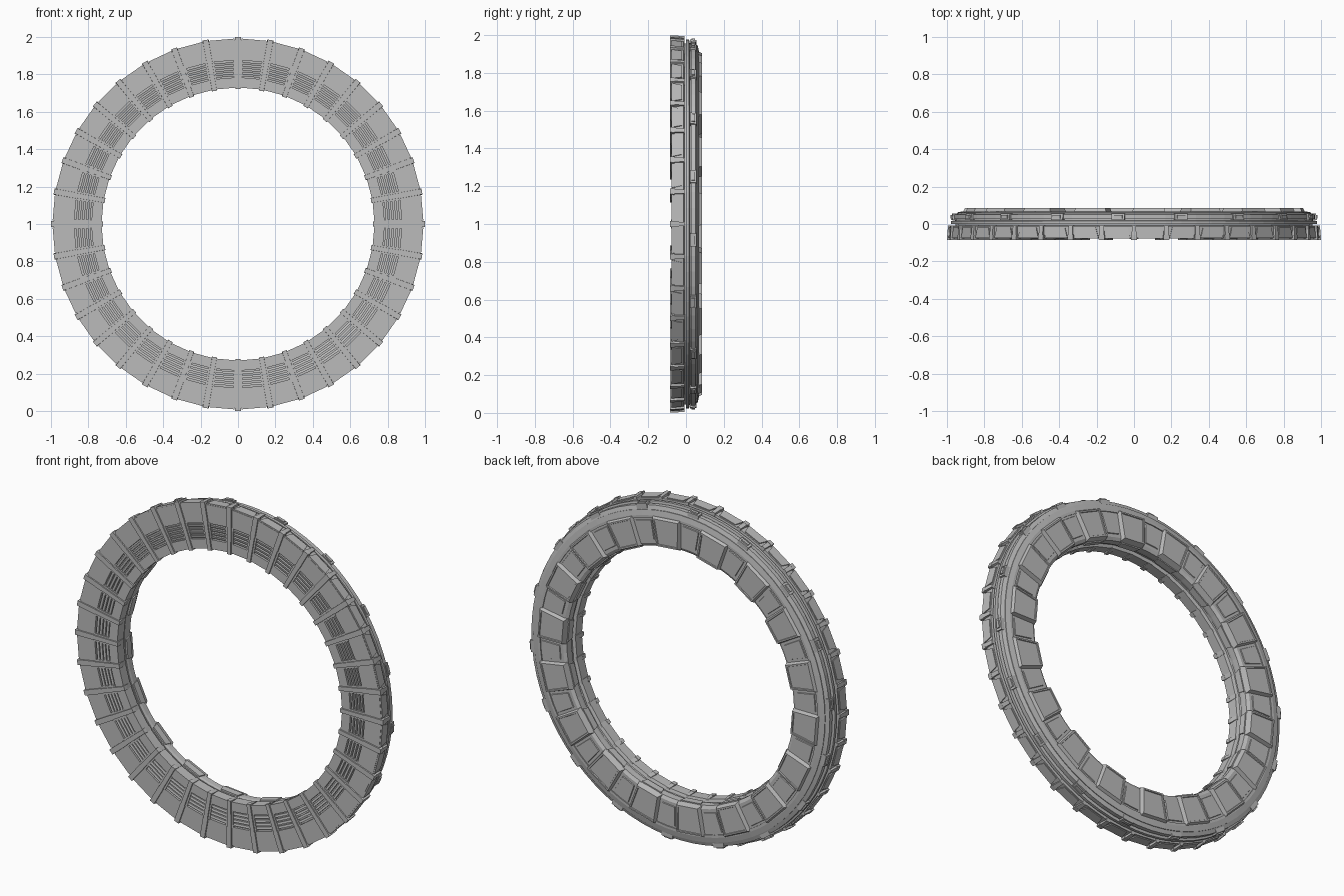
import bpy, bmesh
from math import cos, sin, radians, tau
from mathutils import Vector

cube = bpy.data.objects.get("Cube")
if cube:
    bpy.data.objects.remove(cube, do_unlink=True)

grey = bpy.data.materials.new("stone_grey")
grey.use_nodes = True
colour = (0.5, 0.5, 0.5, 1)
grey.diffuse_color = colour
grey.node_tree.nodes["Principled BSDF"].inputs["Base Color"].default_value = colour


def finish(name, bm):
    bmesh.ops.recalc_face_normals(bm, faces=bm.faces)
    mesh = bpy.data.meshes.new(name)
    bm.to_mesh(mesh)
    bm.free()
    mesh.materials.append(grey)
    obj = bpy.data.objects.new(name, mesh)
    bpy.context.collection.objects.link(obj)
    return obj


def point(angle, r, side, y):
    """Radius, sideways offset and depth at an angle around the ring."""
    return Vector((r * cos(angle) - side * sin(angle), y,
                   1 + r * sin(angle) + side * cos(angle)))


def ring(name, profile, segments):
    """Turn a closed (radius, y) profile around the ring's axis."""
    bm = bmesh.new()
    loops = [[bm.verts.new(point(tau * i / segments, r, 0, y)) for r, y in profile]
             for i in range(segments)]
    n = len(profile)
    for i in range(segments):
        a, b = loops[i], loops[(i + 1) % segments]
        for j in range(n):
            k = (j + 1) % n
            bm.faces.new((a[j], a[k], b[k], b[j]))
    return finish(name, bm)


def blocks(name, start, step, front, back, inset=None):
    """Repeat a block; front and back are (y, r_in, r_out, width_in, width_out)."""
    bm = bmesh.new()
    caps = []
    for degrees in range(start, start + 360, step):
        a = radians(degrees)
        rects = []
        for y, r0, r1, w0, w1 in (front, back):
            corners = ((r0, -w0), (r1, -w1), (r1, w1), (r0, w0))
            rects.append([bm.verts.new(point(a, r, w / 2, y)) for r, w in corners])
        f, b = rects
        bm.faces.new(f)
        caps.append(bm.faces.new(b))
        for j in range(4):
            k = (j + 1) % 4
            bm.faces.new((f[j], f[k], b[k], b[j]))
    bmesh.ops.recalc_face_normals(bm, faces=bm.faces)
    if inset:
        bmesh.ops.inset_individual(bm, faces=caps, thickness=inset[0], depth=0)
        bmesh.ops.inset_individual(bm, faces=caps, thickness=0.003, depth=-inset[1])
    return finish(name, bm)


# Faceted front half with a groove for the louvres
ring("front_body", [
    (0.73, -0.078), (0.785, -0.078), (0.785, -0.062), (0.877, -0.062),
    (0.877, -0.078), (0.985, -0.078), (0.985, -0.012), (0.955, -0.008),
    (0.955, 0.004), (0.748, 0.004), (0.748, -0.012), (0.73, -0.018)], 36)

# Louvre slats lying in the groove
for i in range(4):
    r = 0.792 + i * 0.021
    ring(f"louvre_slat_{i + 1}", [
        (r, -0.060), (r, -0.074), (r + 0.013, -0.077), (r + 0.013, -0.060)], 36)

# Solid pads beside the ribs, where the louvres end
blocks("louvre_end_pad", 0, 10, (-0.079, 0.78, 0.88, 0.045, 0.05),
       (-0.055, 0.78, 0.88, 0.045, 0.05))

# Radial ribs: a narrow inner strap and a wider outer strap with a rim hook
blocks("rib_inner_strap", 0, 10, (-0.085, 0.722, 0.885, 0.024, 0.026),
       (-0.06, 0.722, 0.885, 0.028, 0.03))
blocks("rib_outer_strap", 0, 10, (-0.085, 0.88, 0.999, 0.03, 0.03),
       (-0.06, 0.88, 0.999, 0.034, 0.034))
blocks("rib_rim_hook", 0, 10, (-0.07, 0.95, 0.999, 0.026, 0.026),
       (-0.008, 0.95, 0.994, 0.022, 0.022))
blocks("rib_inner_hook", 0, 10, (-0.07, 0.722, 0.76, 0.028, 0.028),
       (-0.015, 0.728, 0.76, 0.022, 0.022))

# Tapered plates around the outer rim between the ribs
blocks("rim_plate", 5, 10, (-0.076, 0.96, 0.989, 0.13, 0.134),
       (-0.02, 0.96, 0.987, 0.10, 0.105))

# Stepped middle band and chamfered back half
ring("middle_band", [
    (0.76, 0.0), (0.978, 0.0), (0.978, 0.016), (0.958, 0.02),
    (0.958, 0.032), (0.76, 0.032)], 72)
ring("back_body", [
    (0.74, 0.004), (0.75, 0.004), (0.75, 0.026), (0.968, 0.026), (0.968, 0.05),
    (0.945, 0.058), (0.945, 0.062), (0.915, 0.068), (0.9, 0.068), (0.9, 0.062),
    (0.755, 0.062), (0.737, 0.052), (0.737, 0.02)], 72)

# Clamps on the outer edge of the back half
blocks("edge_clamp", 15, 20, (0.022, 0.94, 0.978, 0.07, 0.07),
       (0.056, 0.94, 0.974, 0.07, 0.07))
blocks("edge_clamp_core", 15, 20, (0.03, 0.95, 0.983, 0.045, 0.045),
       (0.048, 0.95, 0.983, 0.045, 0.045))

# Low plates between the raised back panels
blocks("back_low_plate", 15, 20, (0.055, 0.77, 0.89, 0.09, 0.11),
       (0.067, 0.775, 0.885, 0.08, 0.10))

# Raised framed panels around the back
blocks("back_panel", 5, 20, (0.045, 0.733, 0.918, 0.16, 0.19),
       (0.085, 0.745, 0.9, 0.135, 0.165), inset=(0.012, 0.005))

# Small feet where the panels wrap over the inner edge
blocks("inner_panel_foot", 5, 20, (0.01, 0.728, 0.76, 0.11, 0.11),
       (0.05, 0.728, 0.76, 0.13, 0.13))
